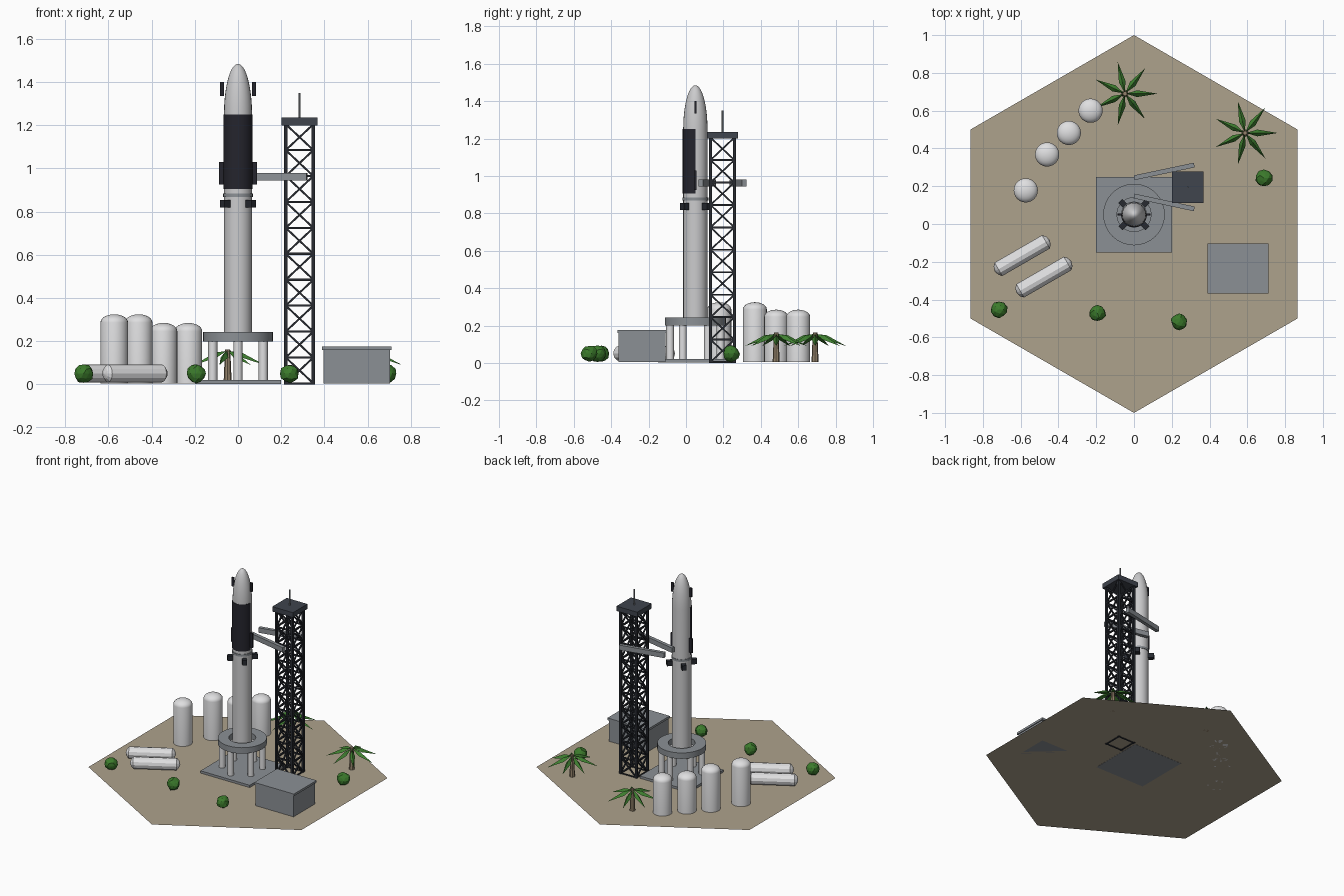
import bpy, bmesh, random
from math import sin, cos, pi, radians
from mathutils import Vector, Matrix

random.seed(4)
cube = bpy.data.objects.get("Cube")
if cube:
    bpy.data.objects.remove(cube, do_unlink=True)


def material(name, r, g, b):
    m = bpy.data.materials.new(name)
    m.use_nodes = True
    m.diffuse_color = (r, g, b, 1)
    m.node_tree.nodes["Principled BSDF"].inputs["Base Color"].default_value = (r, g, b, 1)
    return m


SAND = material("sand", .42, .36, .265)
CONCRETE = material("concrete grey", .26, .28, .3)
STEEL = material("pale steel", .6, .6, .61)
WHITE = material("tank white", .74, .74, .75)
SHIELD = material("shield black", .018, .018, .026)
TRUSS = material("truss black", .02, .023, .03)
SLATE = material("slate", .05, .058, .075)
LEAF = material("palm green", .05, .22, .03)
BUSH = material("bush green", .045, .2, .025)
BARK = material("bark", .3, .23, .15)


def finish(bm, name, mat, smooth=False):
    """Turn a bmesh into a named object."""
    bmesh.ops.recalc_face_normals(bm, faces=bm.faces)
    me = bpy.data.meshes.new(name)
    bm.to_mesh(me)
    bm.free()
    me.materials.append(mat)
    ob = bpy.data.objects.new(name, me)
    bpy.context.collection.objects.link(ob)
    if smooth:
        bpy.ops.object.select_all(action="DESELECT")
        ob.select_set(True)
        bpy.context.view_layer.objects.active = ob
        bpy.ops.object.shade_smooth_by_angle(angle=radians(35))
    return ob


def box(name, centre, size, mat, turn=0):
    bm = bmesh.new()
    bmesh.ops.create_cube(bm, size=1, matrix=Matrix.Translation(centre)
                          @ Matrix.Rotation(turn, 4, "Z") @ Matrix.Diagonal((*size, 1)))
    return finish(bm, name, mat)


def lathe(name, profile, mat, place=Matrix(), sides=24, start=0, sweep=2 * pi, smooth=True):
    """Spin a (radius, height) profile about z."""
    bm = bmesh.new()
    vs = [bm.verts.new((r, 0, z)) for r, z in profile]
    es = [bm.edges.new(p) for p in zip(vs, vs[1:])]
    bmesh.ops.spin(bm, geom=vs + es, cent=(0, 0, 0), axis=(0, 0, 1), angle=sweep, steps=sides)
    bmesh.ops.remove_doubles(bm, verts=bm.verts, dist=1e-5)
    bm.transform(place @ Matrix.Rotation(start, 4, "Z"))
    return finish(bm, name, mat, smooth)


def bar(bm, a, b, w):
    """Add a square bar from a to b."""
    a, b = Vector(a), Vector(b)
    d = b - a
    bmesh.ops.create_cube(bm, size=1, matrix=Matrix.Translation((a + b) / 2)
                          @ d.to_track_quat("Z", "Y").to_matrix().to_4x4()
                          @ Matrix.Diagonal((w, w, d.length, 1)))


def dome(r, z, h, steps=6):
    """Profile points of a dome from its rim up to its tip."""
    return [(r * cos(i * pi / 2 / steps), z + h * sin(i * pi / 2 / steps))
            for i in range(steps)] + [(0, z + h)]


# Ground and launch pad
bm = bmesh.new()
bmesh.ops.create_circle(bm, cap_ends=True, segments=6, radius=1,
                        matrix=Matrix.Translation((0, 0, .004)))
ground = finish(bm, "ground", SAND)
box("pad_slab", (0, .05, .012), (.4, .4, .018), CONCRETE)

# Launch mount: ring on six legs
AXIS = Matrix.Translation((0, .05, 0))
lathe("mount_ring", [(.09, .2), (.163, .2), (.163, .243), (.09, .243), (.09, .2)], CONCRETE, AXIS, 32)
for k in range(6):
    a = radians(30 + 60 * k)
    lathe("mount_leg", [(0, .02), (.021, .02), (.021, .2), (0, .2)], WHITE,
          AXIS @ Matrix.Translation((.135 * cos(a), .135 * sin(a), 0)), 12)

# Rocket
R = .065
lathe("booster", [(0, .22), (R, .22), (R, .9), (0, .9)], STEEL, AXIS)
lathe("stage_ring", [(R, .868), (.069, .868), (.069, .884), (R, .884)], CONCRETE, AXIS)
lathe("upper_stage", [(0, .9), (R, .9)] + dome(R, 1.25, .235, 9), STEEL, AXIS)
lathe("heat_shield", [(R, .905), (.068, .905), (.068, 1.25), (R, 1.25)], SHIELD, AXIS, 12, pi, pi)
for k in range(4):
    a = radians(45 + 90 * k)
    box("grid_fin", (.083 * cos(a), .05 + .083 * sin(a), .837), (.038, .03, .036), TRUSS, a)
for s in (-1, 1):
    box("aft_flap", (s * .074, .05, .978), (.028, .012, .104), SHIELD)
    box("nose_flap", (s * .074, .05, 1.368), (.018, .01, .066), SHIELD)

# Service tower: corner posts, level rings and cross bracing
CX, CY, H, BAYS, STEP = .285, .195, .064, 10, .12
corners = [(CX + H * x, CY + H * y) for x, y in ((-1, -1), (1, -1), (1, 1), (-1, 1))]
bm = bmesh.new()
for i, p in enumerate(corners):
    q = corners[(i + 1) % 4]
    bar(bm, (*p, 0), (*p, 1.2), .016)
    for n in range(BAYS + 1):
        z = .005 + n * STEP
        bar(bm, (*p, z), (*q, z), .01)
        if n < BAYS:
            bar(bm, (*p, z), (*q, z + STEP), .009)
            bar(bm, (*q, z), (*p, z + STEP), .009)
finish(bm, "tower_truss", TRUSS)
box("tower_cap", (CX, CY, 1.217), (.168, .168, .036), SLATE)
lathe("tower_mast", [(.005, 1.23), (.005, 1.35), (0, 1.35)], CONCRETE,
      Matrix.Translation((CX, CY, 0)), 8)

# Catch arms
for y0, y1 in ((.245, .312), (.148, .08)):
    d = Vector((.318, y1 - y0, 0))
    box("catch_arm", (.16, (y0 + y1) / 2, .962), (d.length, .025, .036), CONCRETE,
        Vector((1, 0)).angle_signed(d.to_2d()) * -1)

# Upright storage tanks
for x, y, top in ((-.23, .6, .285), (-.345, .482, .285), (-.46, .368, .325), (-.573, .178, .325)):
    lathe("upright_tank", [(0, .004), (.064, .004)] + dome(.064, top - .038, .038), WHITE,
          Matrix.Translation((x, y, 0)))

# Lying storage tanks
for x, y in ((-.592, -.167), (-.477, -.281)):
    lathe("lying_tank", [(0, -.168), (.025, -.16), (.041, -.145), (.041, .145), (.025, .16), (0, .168)],
          WHITE, Matrix.Translation((x, y, .051)) @ Matrix.Rotation(radians(30), 4, "Z")
          @ Matrix.Rotation(pi / 2, 4, "Y"), 12, smooth=False)

# Control building
box("building_walls", (.55, -.235, .082), (.308, .25, .156), CONCRETE)
box("building_roof", (.55, -.235, .168), (.322, .264, .016), CONCRETE)

# Bushes
for x, y in ((-.715, -.452), (-.193, -.472), (.24, -.518), (.688, .243)):
    bm = bmesh.new()
    bmesh.ops.create_icosphere(bm, subdivisions=2, radius=.045)
    for v in bm.verts:
        v.co *= random.uniform(.9, 1.06)
    bm.transform(Matrix.Translation((x, y, .05)))
    finish(bm, "bush", BUSH)

# Palms: tapered trunk and seven folded fronds
for x, y in ((-.048, .69), (.588, .482)):
    place = Matrix.Translation((x, y, 0))
    lathe("palm_trunk", [(0, .004), (.019, .004), (.012, .163), (0, .163)], BARK, place, 8)
    bm = bmesh.new()
    for k in range(7):
        turn = Matrix.Rotation(2 * pi * k / 7, 4, "Z")
        base, left, right, ridge, tip = [bm.verts.new(turn @ Vector(p)) for p in (
            (.005, 0, .155), (.065, .018, .125), (.065, -.018, .125), (.065, 0, .148), (.172, 0, .09))]
        for f in ((base, ridge, left), (base, right, ridge), (left, ridge, tip),
                  (ridge, right, tip), (base, left, tip, right)):
            bm.faces.new(f)
    bm.transform(place)
    finish(bm, "palm_fronds", LEAF)
